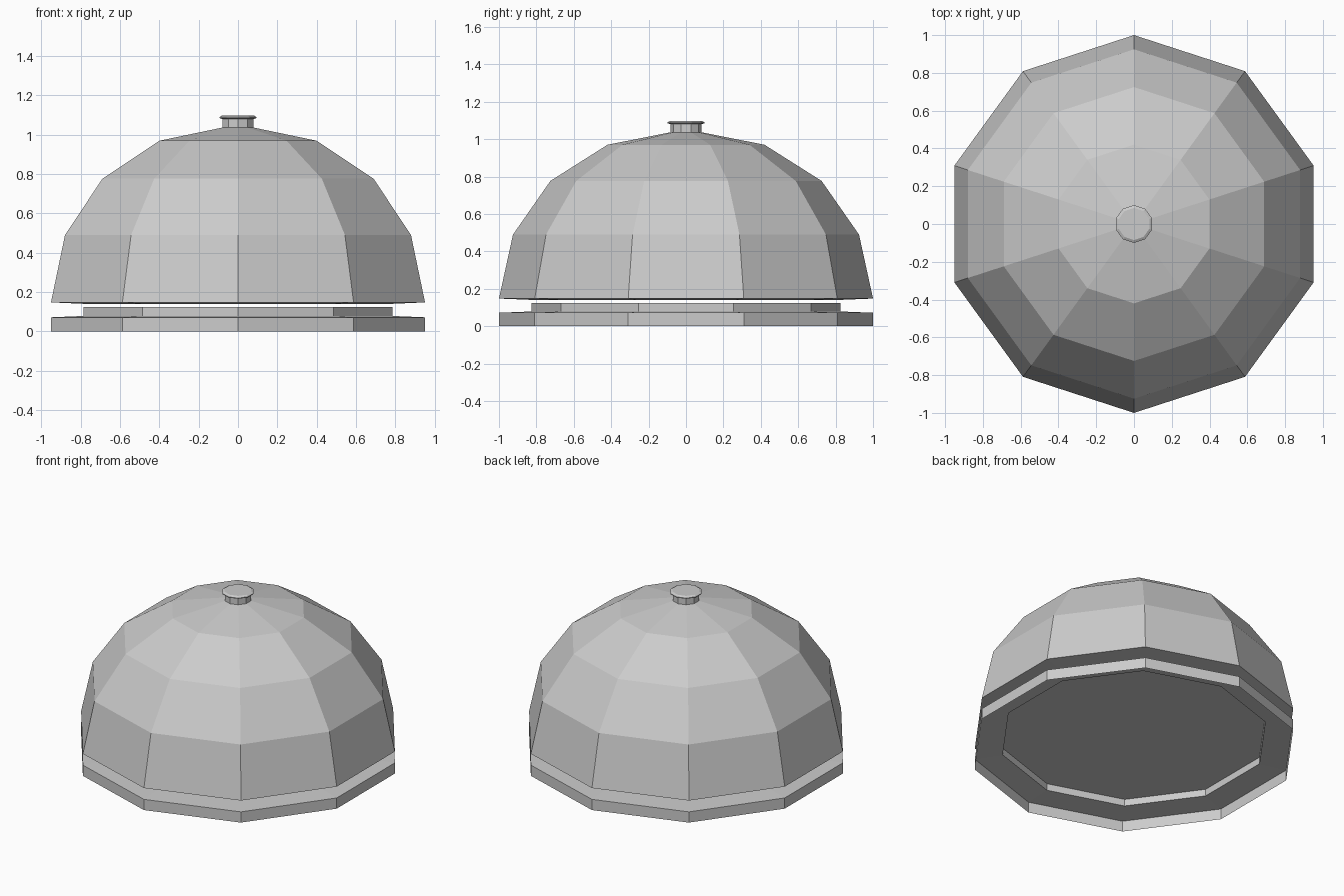
import bpy, bmesh
from math import cos, sin, pi

if "Cube" in bpy.data.objects:
    bpy.data.objects.remove(bpy.data.objects["Cube"])

SIDES = 10


def lathe(name, profile, cap_start=False, cap_end=False):
    """Revolve (radius, z) points listed bottom to top into a ten-sided body."""
    bm = bmesh.new()
    rings = []
    for r, z in profile:
        angles = [pi / 2 + 2 * pi * i / SIDES for i in range(SIDES)]
        rings.append([bm.verts.new((r * cos(a), r * sin(a), z)) for a in angles])
    for low, high in zip(rings, rings[1:]):
        for i in range(SIDES):
            j = (i + 1) % SIDES
            bm.faces.new((low[i], low[j], high[j], high[i]))
    if cap_start:
        bm.faces.new(rings[0][::-1])
    if cap_end:
        bm.faces.new(rings[-1])
    mesh = bpy.data.meshes.new(name)
    bm.to_mesh(mesh)
    bm.free()
    obj = bpy.data.objects.new(name, mesh)
    bpy.context.collection.objects.link(obj)
    return obj


# Stepped base, hollow and open underneath
lathe("base", [(1, 0), (1, 0.072), (0.825, 0.079), (0.825, 0.125)], cap_end=True)

# Faceted dome floating just above the base, with a slightly sunken underside
lathe("dome", [(0.83, 0.141), (1, 0.148), (0.925, 0.49), (0.725, 0.777),
               (0.42, 0.97), (0.083, 1.037)], cap_start=True, cap_end=True)

# Push button: short stem and flared cap
lathe("button_stem", [(0.083, 1.037), (0.083, 1.08)])
lathe("button_cap", [(0.083, 1.08), (0.1, 1.085), (0.1, 1.09), (0.085, 1.098)],
      cap_start=True, cap_end=True)
